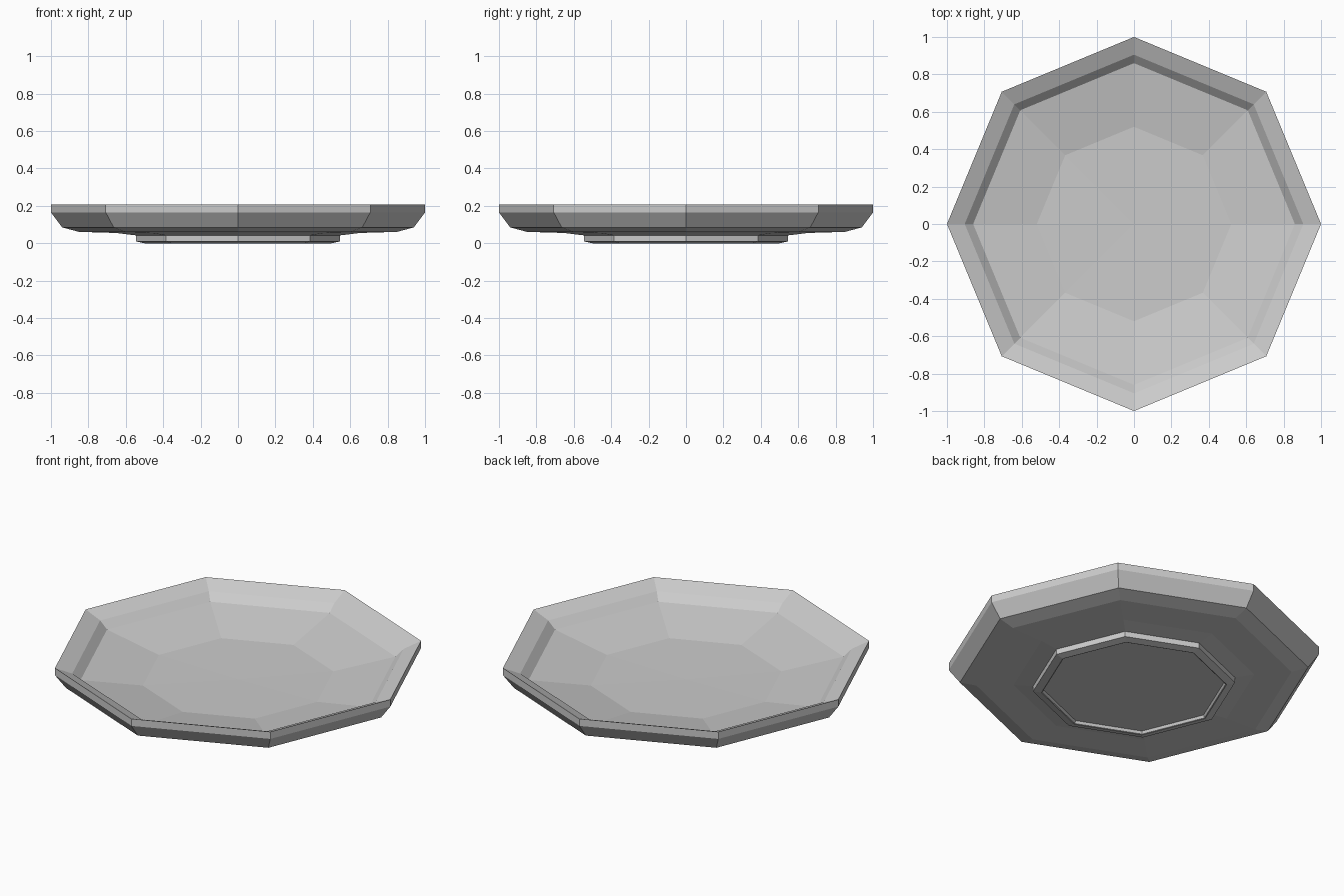
import bpy, bmesh
from math import cos, sin, tau

if "Cube" in bpy.data.objects:
    bpy.data.objects.remove(bpy.data.objects["Cube"])

SIDES = 8


def lathe(name, profile):
    """Revolve (radius, z) points; both ends lie on the axis."""
    bm = bmesh.new()
    rings = []
    for r, z in profile:
        if r == 0:
            rings.append([bm.verts.new((0, 0, z))] * SIDES)
        else:
            rings.append([bm.verts.new((r * cos(tau * i / SIDES), r * sin(tau * i / SIDES), z))
                          for i in range(SIDES)])
    for a, b in zip(rings, rings[1:]):
        for i in range(SIDES):
            j = (i + 1) % SIDES
            bm.faces.new(list(dict.fromkeys((a[i], a[j], b[j], b[i]))))
    bmesh.ops.recalc_face_normals(bm, faces=bm.faces[:])
    mesh = bpy.data.meshes.new(name)
    bm.to_mesh(mesh)
    bm.free()
    obj = bpy.data.objects.new(name, mesh)
    bpy.context.collection.objects.link(obj)
    return obj


# octagonal plate: recessed foot, underside, rim, then stepped dish
lathe("plate", [
    (0, 0.017), (0.488, 0.017), (0.495, 0.002), (0.50, 0.0),
    (0.545, 0.01), (0.545, 0.042),
    (0.65, 0.055), (0.85, 0.061), (0.94, 0.085), (1.0, 0.165), (1.0, 0.207),
    (0.905, 0.167), (0.86, 0.125), (0.52, 0.065), (0, 0.058),
])
